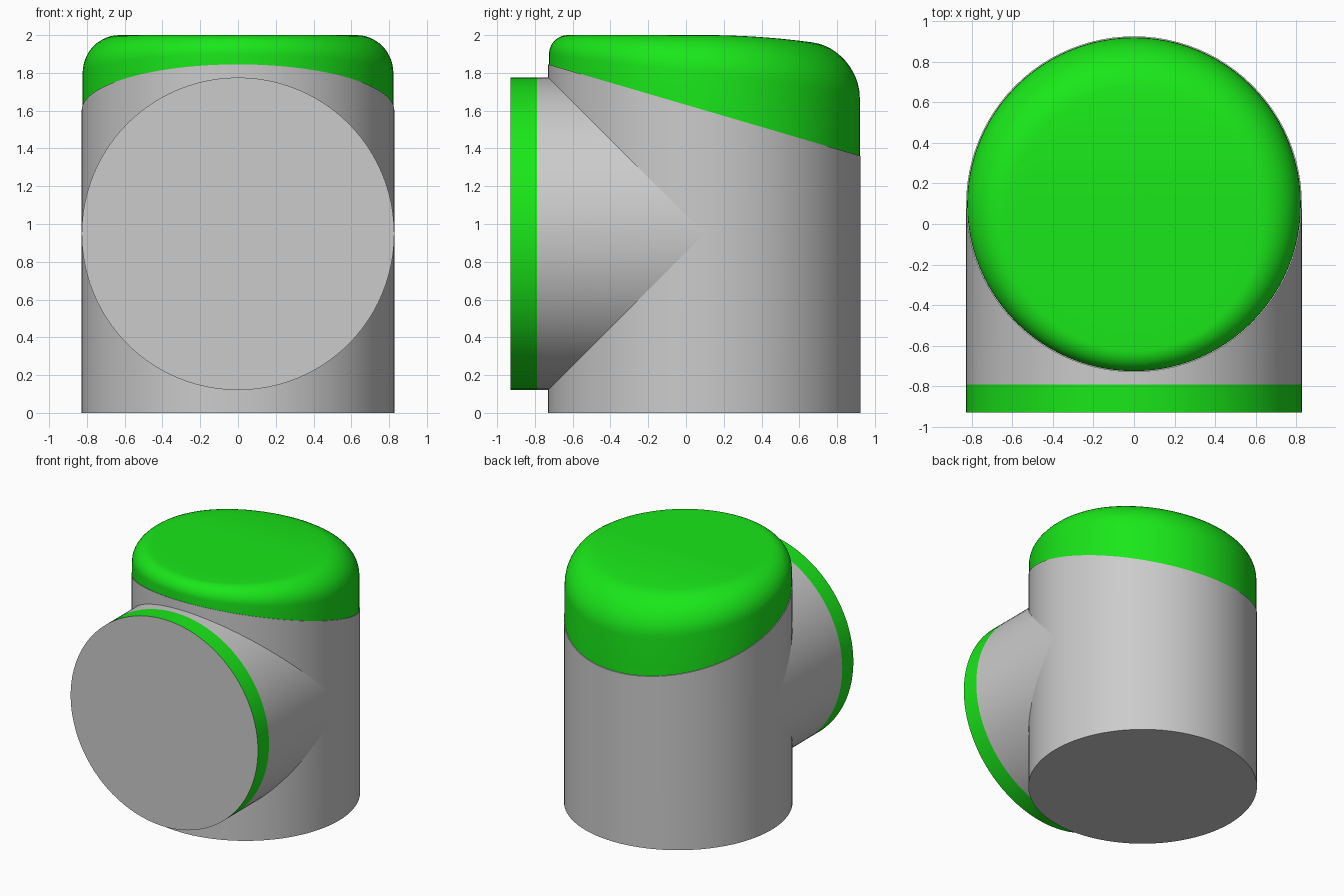
import bpy, bmesh
from math import sin, cos, pi, sqrt, radians

if "Cube" in bpy.data.objects:
    bpy.data.objects.remove(bpy.data.objects["Cube"])

N = 96                  # segments around
R = 0.8275              # radius of both cylinders
CY = 0.0975             # y of the upright axis
CZ = 0.948              # z of the outlet axis
ANG = [2 * pi * i / N for i in range(N)]

green = bpy.data.materials.new("green")
green.diffuse_color = (0.01, 0.8, 0.01, 1)
green.use_nodes = True
green.node_tree.nodes["Principled BSDF"].inputs["Base Color"].default_value = green.diffuse_color


def loft(name, rings, start=True, end=True, mat=None):
    """Skin a list of closed rings, optionally capping the ends."""
    bm = bmesh.new()
    loops = [[bm.verts.new(p) for p in ring] for ring in rings]
    for a, b in zip(loops, loops[1:]):
        for i in range(N):
            j = (i + 1) % N
            bm.faces.new((a[i], a[j], b[j], b[i]))
    if start:
        bm.faces.new(loops[0][::-1])
    if end:
        bm.faces.new(loops[-1])
    me = bpy.data.meshes.new(name)
    bm.to_mesh(me)
    bm.free()
    ob = bpy.data.objects.new(name, me)
    bpy.context.collection.objects.link(ob)
    if mat:
        me.materials.append(mat)
    bpy.ops.object.select_all(action='DESELECT')
    ob.select_set(True)
    bpy.context.view_layer.objects.active = ob
    bpy.ops.object.shade_smooth_by_angle(angle=radians(35))
    return ob


def slant(y):
    """Height of the sloping seam between body and cap."""
    return 1.845 + (y + 0.73) * (1.36 - 1.845) / 1.655


def upright(r, zf):
    return [(r * cos(a), CY + r * sin(a), zf(CY + r * sin(a))) for a in ANG]


def across(yf, r=R):
    return [(r * cos(a), yf(r * cos(a)), CZ - r * sin(a)) for a in ANG][::-1]


# Upright body with sloping top
loft("body", [upright(R, lambda y: 0), upright(R, slant)])

# Rounded cap: edge radius grows from front to back, top dips at the back
RC = R - 0.005


def fillet(a):
    return 0.175 + 0.075 * sin(a) + 0.025 * cos(a) ** 2


def crown(y):
    return 2 - 0.04 * (max(0, y - 0.1) / 0.58) ** 2


def cap_ring(t, scale=1):
    pts = []
    for a in ANG:
        f = fillet(a)
        r = (RC - f * (1 - cos(t))) * scale
        y = CY + r * sin(a)
        pts.append((r * cos(a), y, crown(y) - f * (1 - sin(t))))
    return pts


rings = [upright(RC, slant)]
rings += [cap_ring(pi / 2 * k / 12) for k in range(13)]
rings += [cap_ring(pi / 2, s) for s in (0.85, 0.7, 0.55, 0.4, 0.25, 0.1, 0.02)]
loft("cap", rings, mat=green)

# Side outlet, its back end following the body's surface
loft("outlet", [across(lambda x: -0.79),
                across(lambda x: CY - sqrt(max(0, R * R - x * x)))],
     start=False, end=False).data.flip_normals()

# Green collar and the grey disc closing it
loft("outlet_collar", [across(lambda x: -0.93), across(lambda x: -0.79)],
     start=False, end=False, mat=green).data.flip_normals()
loft("outlet_face", [across(lambda x: -0.93)], start=False)

# Make every shell face outwards
for ob in bpy.context.collection.objects:
    bm = bmesh.new()
    bm.from_mesh(ob.data)
    out = ob.name.startswith("outlet")
    for f in bm.faces:
        c = f.calc_center_median()
        if ob.name == "outlet_face":
            flip = f.normal.y > 0
        elif out:
            flip = f.normal.x * c.x + f.normal.z * (c.z - CZ) < 0
        else:
            flip = False
        if flip:
            f.normal_flip()
    bm.to_mesh(ob.data)
    bm.free()
